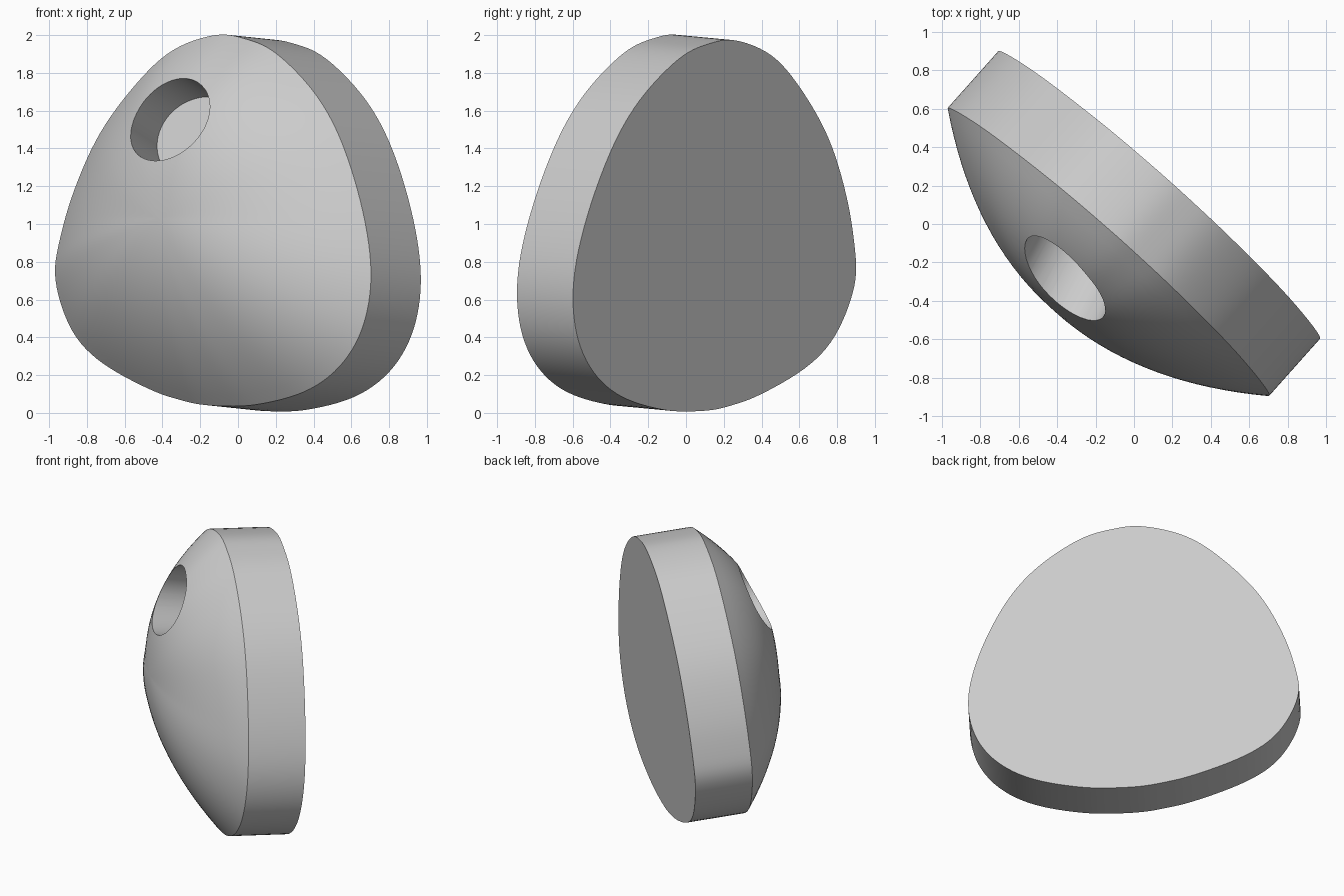
import bpy, bmesh, math
from mathutils import Vector, Matrix

if "Cube" in bpy.data.objects:
    bpy.data.objects.remove(bpy.data.objects["Cube"])

N = Vector((0.663, 0.744, -0.070)).normalized()   # direction of the flat back
RIM_D, THICK, DOME_H = -0.247, 0.398, 0.435
STEPS, RINGS = 6, 18

grey = bpy.data.materials.new("light grey")
grey.diffuse_color = (0.6, 0.6, 0.6, 1)
grey.use_nodes = True
grey.node_tree.nodes["Principled BSDF"].inputs["Base Color"].default_value = grey.diffuse_color


def on_rim(x, z):
    """Point of the slanted rim plane at x, z."""
    return Vector((x, (RIM_D - N.x * x - N.z * z) / N.y, z))


def closed_spline(pts, steps):
    """Smooth closed curve through the points."""
    out, n = [], len(pts)
    for i in range(n):
        a, b, c, d = (pts[(i + k) % n] for k in (-1, 0, 1, 2))
        for s in range(steps):
            t = s / steps
            out.append(0.5 * (2 * b + (c - a) * t + (2 * a - 5 * b + 4 * c - d) * t * t
                              + (3 * b - a - 3 * c + d) * t ** 3))
    return out


def fair(pts, rounds):
    """Even out small bumps without shrinking the curve."""
    n = len(pts)
    for _ in range(rounds):
        for w in (0.5, -0.51):
            pts = [p + ((pts[i - 1] + pts[(i + 1) % n]) / 2 - p) * w for i, p in enumerate(pts)]
    return pts


# Rounded triangular outline, as x and z on the rim
outline = [(-.12, 2.0), (.03, 1.982), (.175, 1.922), (.33, 1.783), (.46, 1.612), (.567, 1.385),
           (.662, 1.06), (.704, .734), (.659, .453), (.536, .245), (.35, .112),
           (.113, .047), (-.05, .036), (-.2, .045), (-.32, .073), (-.467, .125), (-.715, .262),
           (-.879, .437), (-.966, .702), (-.942, .92), (-.865, 1.184),
           (-.731, 1.48), (-.54, 1.74), (-.345, 1.92)]
rim = fair(closed_spline([on_rim(x, z) for x, z in outline], STEPS), 30)
centre = on_rim(-0.135, 1.0)


def dome_point(p, t):
    """Point of the dome at share t of the way to rim point p; fuller towards the top."""
    d = p - centre
    power = 2 + 0.7 * max(0, d.z / d.length) ** 1.5
    return centre + d * t - N * DOME_H * (1 - t ** power)


# Body: flat back, straight side band, domed front
bm = bmesh.new()
rings = [[bm.verts.new(p + N * THICK) for p in rim]]
for k in range(RINGS):
    rings.append([bm.verts.new(dome_point(p, 1 - k / RINGS)) for p in rim])
apex = bm.verts.new(centre - N * DOME_H)
count = len(rim)
bm.faces.new(rings[0])
for lo, hi in zip(rings, rings[1:]):
    for i in range(count):
        j = (i + 1) % count
        bm.faces.new((lo[i], lo[j], hi[j], hi[i]))
for i in range(count):
    bm.faces.new((rings[-1][i], rings[-1][(i + 1) % count], apex))
bmesh.ops.recalc_face_normals(bm, faces=bm.faces)
mesh = bpy.data.meshes.new("domed_body")
bm.to_mesh(mesh)
bm.free()
body = bpy.data.objects.new("domed_body", mesh)
bpy.context.collection.objects.link(body)
mesh.materials.append(grey)

# Cutter for the blind round hole
axis = Vector((0.169, 0.318, -0.105)).normalized()
side = Vector((axis.y, -axis.x, 0)).normalized()
up = side.cross(axis).normalized()
mouth = Vector((-0.357, -0.28, 1.548))
depth, out = 0.375, 0.5
frame = Matrix((side, up, axis)).transposed().to_4x4()
frame.translation = mouth + axis * (depth - out) / 2
bm = bmesh.new()
bmesh.ops.create_cone(bm, cap_ends=True, segments=64, radius1=1, radius2=1, depth=1)
bmesh.ops.transform(bm, matrix=frame @ Matrix.Diagonal((0.27, 0.24, depth + out, 1)),
                    verts=bm.verts)
bmesh.ops.recalc_face_normals(bm, faces=bm.faces)
cut_mesh = bpy.data.meshes.new("hole_cutter")
bm.to_mesh(cut_mesh)
bm.free()
cut_mesh.materials.append(grey)
cutter = bpy.data.objects.new("hole_cutter", cut_mesh)
bpy.context.collection.objects.link(cutter)
cutter.hide_render = True

mod = body.modifiers.new("hole", 'BOOLEAN')
mod.operation, mod.solver, mod.object = 'DIFFERENCE', 'EXACT', cutter
bpy.context.view_layer.objects.active = body
body.select_set(True)
bpy.ops.object.modifier_apply(modifier=mod.name)
bpy.data.objects.remove(cutter)
bpy.ops.object.shade_smooth_by_angle(angle=math.radians(30))
